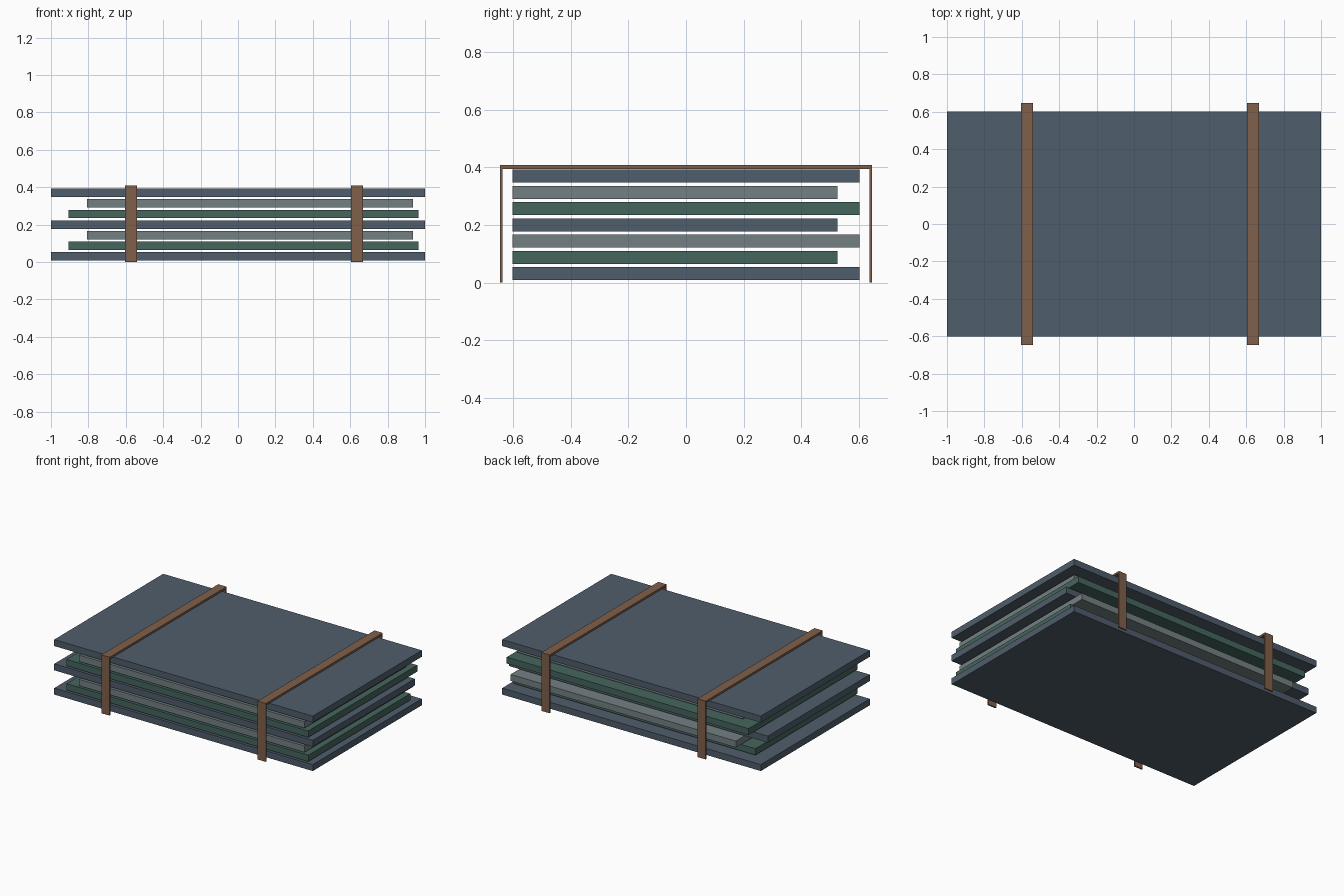
import bpy

cube = bpy.data.objects.get("Cube")
if cube:
    bpy.data.objects.remove(cube, do_unlink=True)


def material(name, rgb):
    m = bpy.data.materials.new(name)
    m.use_nodes = True
    m.diffuse_color = (*rgb, 1)
    m.node_tree.nodes["Principled BSDF"].inputs["Base Color"].default_value = (*rgb, 1)
    return m


slate = material("slate blue", (0.078, 0.110, 0.147))
green = material("dull green", (0.060, 0.130, 0.110))
grey = material("pale grey", (0.175, 0.215, 0.225))
brown = material("strap brown", (0.215, 0.115, 0.067))


def box(name, xs, ys, zs, mat):
    """Box between the given limits on each axis."""
    spans = (xs, ys, zs)
    bpy.ops.mesh.primitive_cube_add(size=1, location=[(a + b) / 2 for a, b in spans])
    ob = bpy.context.object
    ob.name = name
    ob.scale = [b - a for a, b in spans]
    bpy.ops.object.transform_apply(location=False, rotation=False, scale=True)
    ob.data.materials.append(mat)
    return ob


# Stacked sheets: three kinds repeat upward, some cut short at the back
kinds = [("slate_sheet", (-1, 1), slate),
         ("green_sheet", (-0.905, 0.965), green),
         ("grey_sheet", (-0.808, 0.935), grey)]
short = (1, 3, 5)
thickness, pitch = 0.045, 0.0565
for i in range(7):
    name, xs, mat = kinds[i % 3]
    back = 0.525 if i in short else 0.602
    z = 0.008 + i * pitch
    box(f"{name}_{i + 1}", xs, (-0.602, back), (z, z + thickness), mat)

# Straps: one bar across the top, with a drop at the front and back
for side, x in (("right", -0.573), ("left", 0.635)):
    xs = (x - 0.032, x + 0.032)
    box(f"{side}_top_strap", xs, (-0.646, 0.646), (0.394, 0.408), brown)
    box(f"{side}_front_strap", xs, (-0.646, -0.636), (0, 0.397), brown)
    box(f"{side}_back_strap", xs, (0.636, 0.646), (0, 0.397), brown)
